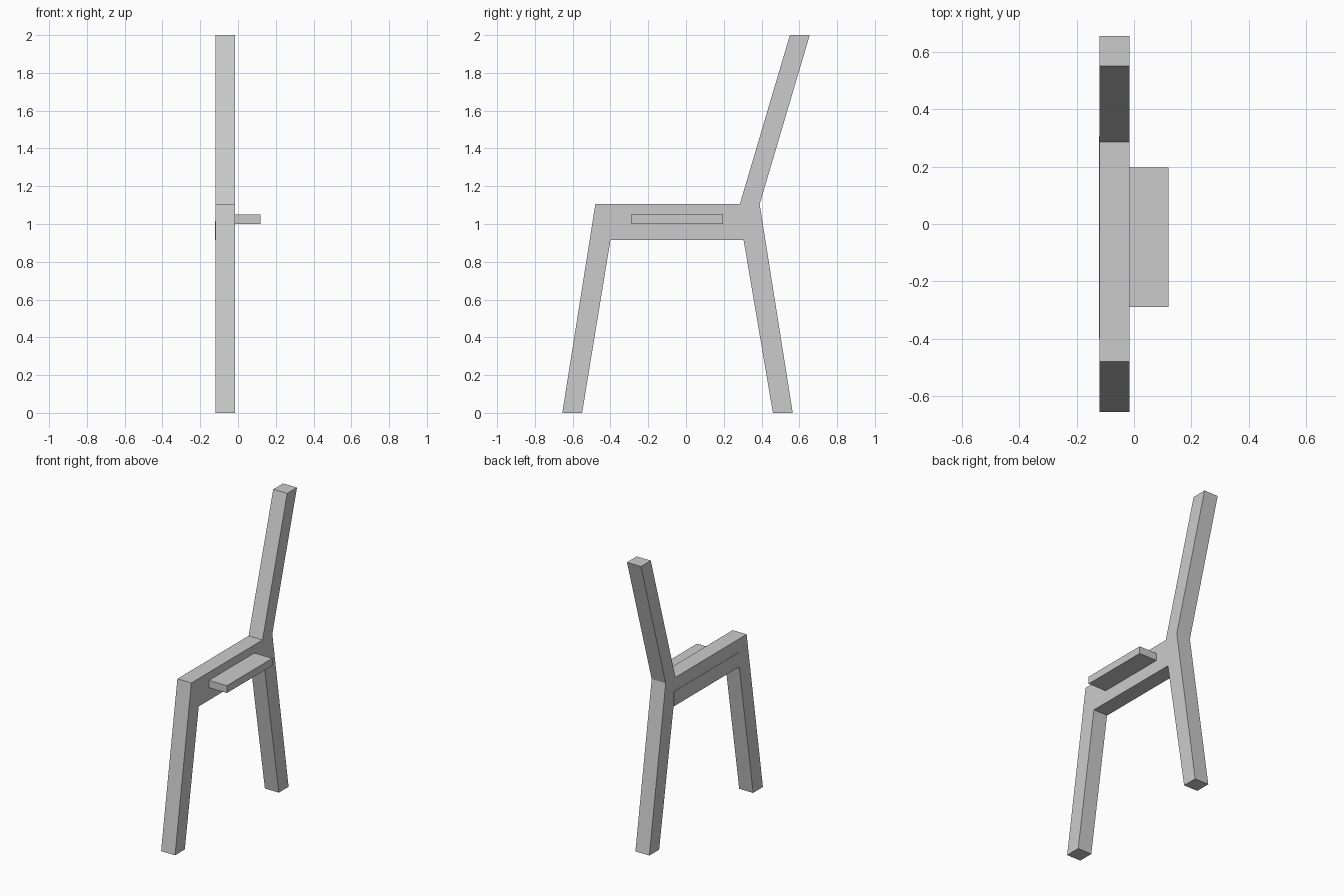
import bpy, bmesh
from mathutils import Vector

cube = bpy.data.objects.get("Cube")
if cube:
    bpy.data.objects.remove(cube, do_unlink=True)

# Single plain grey
grey = bpy.data.materials.new("plain_grey")
grey.use_nodes = True
colour = (0.6, 0.6, 0.6, 1)
grey.diffuse_color = colour
grey.node_tree.nodes["Principled BSDF"].inputs["Base Color"].default_value = colour


def extrude_profile(name, outline, x0, x1):
    """Extrude a (y, z) outline from x0 to x1."""
    bm = bmesh.new()
    face = bm.faces.new([bm.verts.new((x0, y, z)) for y, z in outline])
    side = bmesh.ops.extrude_face_region(bm, geom=[face])["geom"]
    verts = [g for g in side if isinstance(g, bmesh.types.BMVert)]
    bmesh.ops.translate(bm, verts=verts, vec=Vector((x1 - x0, 0, 0)))
    bmesh.ops.recalc_face_normals(bm, faces=bm.faces)
    mesh = bpy.data.meshes.new(name)
    bm.to_mesh(mesh)
    bm.free()
    mesh.materials.append(grey)
    obj = bpy.data.objects.new(name, mesh)
    bpy.context.collection.objects.link(obj)
    return obj


def rectangle(y0, y1, z0, z1):
    return [(y0, z0), (y1, z0), (y1, z1), (y0, z1)]


# Side frame: front leg, seat rail, back leg and back post in one outline
LEFT, RIGHT = -0.12, -0.015
extrude_profile("side_frame", [
    (-0.655, 0), (-0.55, 0), (-0.40, 0.915),
    (0.305, 0.915), (0.46, 0), (0.565, 0),
    (0.39, 1.105), (0.655, 2), (0.55, 2),
    (0.285, 1.105), (-0.48, 1.105),
], LEFT, RIGHT)

# Seat support ledge on the inner side of the rail
extrude_profile("seat_ledge", rectangle(-0.29, 0.197, 1.0, 1.05), RIGHT, 0.12)

# Thin panel along the lower outer side of the rail
extrude_profile("rail_panel", rectangle(-0.40, 0.305, 0.915, 1.015), LEFT - 0.002, LEFT)
